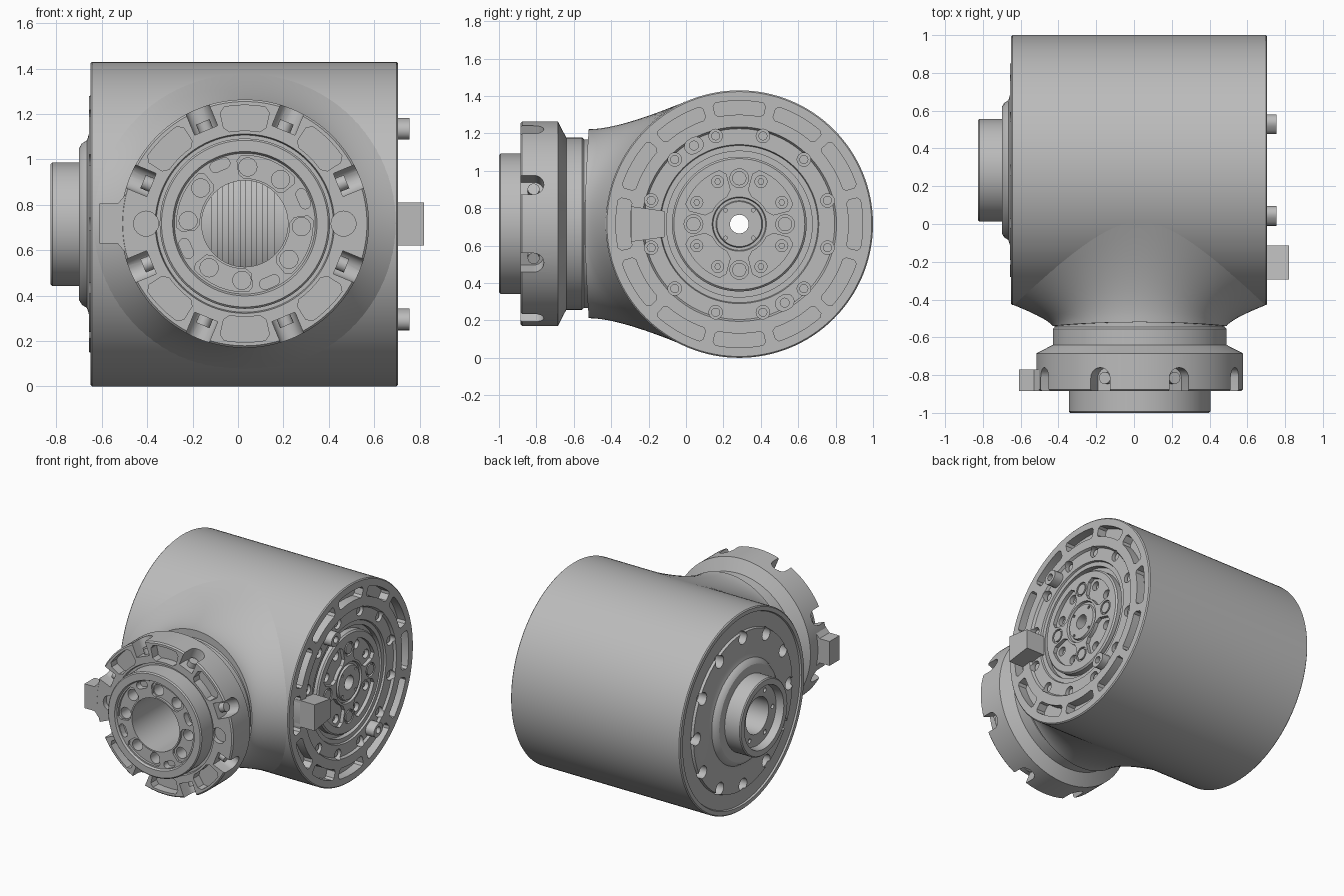
import bpy, bmesh
from math import sin, cos, pi, radians, sqrt
from mathutils import Matrix, Vector

if "Cube" in bpy.data.objects:
    bpy.data.objects.remove(bpy.data.objects["Cube"])

metal = bpy.data.materials.new("light grey metal")
metal.use_nodes = True
GREY = (0.5, 0.5, 0.5, 1)
metal.diffuse_color = GREY
metal.node_tree.nodes["Principled BSDF"].inputs["Base Color"].default_value = GREY


def frame(x, y, z, origin):
    m = Matrix((x, y, z)).transposed().to_4x4()
    m.translation = origin
    return m


# Working frames: local z runs along the axis, measured from the world origin
HUB = (0, 0.285, 0.715)
RIGHT = frame((0, 1, 0), (0, 0, 1), (1, 0, 0), HUB)
LEFT = frame((0, -1, 0), (0, 0, 1), (-1, 0, 0), HUB)
FRONT = frame((1, 0, 0), (0, 0, 1), (0, -1, 0), (0.03, 0, 0.717))
RADIAL = frame((0, 1, 0), (0, 0, 1), (1, 0, 0), (0, 0, 0))


def turn(deg):
    return Matrix.Rotation(radians(deg), 4, 'Z')


def polar(r, deg):
    return Vector((r * cos(radians(deg)), r * sin(radians(deg))))


def disc(r, dist=0, deg=0, n=24):
    c = polar(dist, deg)
    return [c + polar(r, 360 * i / n) for i in range(n)]


def arc_slot(r0, r1, mid, half, n=10):
    """Ring sector with clipped corners."""
    clip = 0.2 * (r1 - r0)
    out = []
    for r, edge, way in ((r1, r1 - clip, 1), (r0, r0 + clip, -1)):
        out.append(polar(edge, mid - way * half))
        inner = half - 57.3 * clip / r
        out += [polar(r, mid + way * inner * (2 * i / n - 1)) for i in range(n + 1)]
        out.append(polar(edge, mid + way * half))
    return out


def capsule(half_len, r, dist, deg, n=8):
    """Oval lying along the tangent."""
    pts = [Vector((0, half_len)) + polar(r, 180 * i / n) for i in range(n + 1)]
    pts += [Vector((0, -half_len)) + polar(r, 180 + 180 * i / n) for i in range(n + 1)]
    rot = Matrix.Rotation(radians(deg), 2)
    return [rot @ (p + Vector((dist, 0))) for p in pts]


def prism(bm, pts, z0, z1, m):
    low = [bm.verts.new(m @ Vector((p[0], p[1], z0))) for p in pts]
    top = [bm.verts.new(m @ Vector((p[0], p[1], z1))) for p in pts]
    bm.faces.new(low[::-1])
    bm.faces.new(top)
    for i in range(len(pts)):
        j = (i + 1) % len(pts)
        bm.faces.new((low[i], low[j], top[j], top[i]))


def finish(name, bm):
    bmesh.ops.recalc_face_normals(bm, faces=bm.faces)
    me = bpy.data.meshes.new(name)
    bm.to_mesh(me)
    bm.free()
    ob = bpy.data.objects.new(name, me)
    bpy.context.collection.objects.link(ob)
    me.materials.append(metal)
    return ob


def smooth(ob):
    bpy.ops.object.select_all(action='DESELECT')
    ob.select_set(True)
    bpy.context.view_layer.objects.active = ob
    bpy.ops.object.shade_smooth_by_angle(angle=radians(28))


def prisms(name, m, items):
    bm = bmesh.new()
    for pts, z0, z1 in items:
        prism(bm, pts, z0, z1, m)
    return finish(name, bm)


def lathe(name, profile, m, n=128):
    """Closed (axial, radius) profile turned about the local axis."""
    bm = bmesh.new()
    rings = [[bm.verts.new(m @ Vector((*polar(r, 360 * i / n), z))) for i in range(n)]
             for z, r in profile]
    for k, a in enumerate(rings):
        b = rings[(k + 1) % len(rings)]
        for i in range(n):
            j = (i + 1) % n
            bm.faces.new((a[i], a[j], b[j], b[i]))
    return finish(name, bm)


def cut(ob, cutter):
    mod = ob.modifiers.new("cut", 'BOOLEAN')
    mod.operation, mod.solver, mod.object = 'DIFFERENCE', 'EXACT', cutter
    dg = bpy.context.evaluated_depsgraph_get()
    me = bpy.data.meshes.new_from_object(ob.evaluated_get(dg))
    ob.modifiers.clear()
    ob.data = me
    bpy.data.objects.remove(cutter)


# Main housing, both end faces and the rear hub in one turned body
housing = lathe("main_housing", [
    (0.69, 0.05), (0.69, 0.12), (0.675, 0.125), (0.675, 0.14), (0.69, 0.145),
    (0.69, 0.35), (0.68, 0.36), (0.64, 0.36), (0.64, 0.39), (0.675, 0.39),
    (0.675, 0.42), (0.688, 0.425), (0.688, 0.51), (0.705, 0.52), (0.705, 0.708),
    (0.698, 0.715), (-0.643, 0.715), (-0.65, 0.708), (-0.65, 0.68), (-0.638, 0.675),
    (-0.638, 0.57), (-0.656, 0.565), (-0.656, 0.40), (-0.665, 0.37), (-0.688, 0.355),
    (-0.70, 0.335), (-0.70, 0.272), (-0.818, 0.272), (-0.825, 0.265), (-0.825, 0.225),
    (-0.77, 0.215), (-0.77, 0.13), (0.60, 0.13), (0.60, 0.05)], RIGHT)

rim_angles = range(0, 360, 30)
bolt_angles = range(15, 360, 30)
quarter = range(0, 360, 90)
pair = [q + 45 + d for q in quarter for d in (-18, 18)]
cut(housing, prisms("rim_cutter", RIGHT,
    [(arc_slot(0.585, 0.66, a, 12.5), 0.64, 0.8) for a in rim_angles]
    + [(disc(0.036, 0.488, a), 0.65, 0.8) for a in bolt_angles]
    + [(arc_slot(0.16, 0.305, q + 45, 30), 0.665, 0.8) for q in quarter]
    + [(disc(0.05, 0.245, q), 0.675, 0.8) for q in quarter]
    + [(disc(0.01, 0.105, q + 45, 10), 0.66, 0.8) for q in quarter]))
cut(housing, prisms("pair_cutter", RIGHT,
    [(disc(0.032, 0.255, a), 0.63, 0.8) for a in pair]))
cut(housing, prisms("rear_cutter", LEFT,
    [(disc(0.045, 0.53, a), 0.59, 0.72) for a in rim_angles]
    + [(disc(0.016, 0.175, a, 12), 0.74, 0.8) for a in range(0, 360, 60)]))
cut(housing, prisms("bore_cutter", FRONT, [(disc(0.21, 0, 0, 48), 0.0, 0.7)]))
smooth(housing)

# Grooved shaft seen through the front bore
shaft = [(-0.28, 0.2), (-0.28, 0.38)]
for k in range(6):
    x = -0.12 + 0.05 * k
    shaft += [(x, 0.38), (x, 0.42), (x + 0.03, 0.42), (x + 0.03, 0.38)]
smooth(lathe("inner_shaft", shaft + [(0.3, 0.38), (0.3, 0.2)], RIGHT, 64))

# Screws on the right end face
smooth(prisms("end_screws", RIGHT,
    [(disc(0.024, 0.488, a, 16), 0.64, 0.672) for a in bolt_angles]
    + [(disc(0.038, 0.245, q, 20), 0.66, 0.69) for q in quarter]
    + [(disc(0.018, 0.255, a, 6), 0.62, 0.645) for a in pair]))

# Locating pegs with a drilled centre, and the end tab
pegs = prisms("locating_pegs", RIGHT,
              [(capsule(0.012, 0.042, 0.485, a), 0.66, 0.755) for a in (120, 300)])
cut(pegs, prisms("peg_cutter", RIGHT,
                 [(disc(0.024, 0.485, a, 16), 0.72, 0.8) for a in (120, 300)]))
smooth(pegs)
prisms("end_tab", RIGHT, [([(-0.58, -0.095), (-0.40, -0.07), (-0.40, 0.07), (-0.58, 0.095)],
                           0.66, 0.82)])

# Flared neck: a round collar blended onto the housing barrel
bm = bmesh.new()
N, ROWS = 96, 12
rows = [[] for _ in range(ROWS + 2)]
for i in range(N):
    c, s = cos(2 * pi * i / N), sin(2 * pi * i / N)
    r0 = 0.46 + 0.045 * s * s
    p0 = Vector((r0 * c, r0 * s, 0.54 - 0.02 * s * s))
    p1 = Vector((0.49 * c, 0.505 * s, 0.5 - 0.145 * s * s))
    p2 = Vector((0.67 * c, 0.66 * s, sqrt(0.715 ** 2 - (0.66 * s) ** 2) - 0.287))
    path = [Vector((0.43 * c, 0.43 * s, p0.z))]
    for k in range(ROWS + 1):
        t = k / ROWS
        path.append(p0 * (1 - t) ** 2 + p1 * 2 * t * (1 - t) + p2 * t * t)
    for row, p in zip(rows, path):
        row.append(bm.verts.new(FRONT @ p))
for a, b in zip(rows, rows[1:]):
    for i in range(N):
        j = (i + 1) % N
        bm.faces.new((a[i], b[i], b[j], a[j]))
smooth(finish("flared_neck", bm))

# Front flange with its tool plate
flange = lathe("front_flange", [
    (0.40, 0.19), (0.985, 0.19), (0.985, 0.31), (1.0, 0.318), (1.0, 0.367),
    (0.992, 0.375), (0.865, 0.375), (0.865, 0.39), (0.885, 0.395), (0.885, 0.538),
    (0.876, 0.547), (0.685, 0.547), (0.64, 0.46), (0.555, 0.46), (0.545, 0.45),
    (0.40, 0.45)], FRONT)
notches = [22.5 + 45 * k for k in range(8)]
arch = [(0.055, 0.95)] + [(0.055 * cos(t), 0.815 - 0.055 * sin(t))
                          for t in [pi * i / 12 for i in range(13)]] + [(-0.055, 0.95)]
bm, screws = bmesh.new(), bmesh.new()
for a in notches:
    prism(bm, arch, 0.445, 0.7, FRONT @ turn(a) @ RADIAL)
    ring = [p + Vector((0, 0.815)) for p in disc(0.032, n=16)]
    prism(screws, ring, 0.40, 0.485, FRONT @ turn(a) @ RADIAL)
cut(flange, finish("notch_cutter", bm))
smooth(finish("notch_screws", screws))
cut(flange, prisms("pocket_cutter", FRONT,
    [(arc_slot(0.41, 0.522, 45 * k, 12.5), 0.82, 1.1) for k in range(8) if k % 4]
    + [(disc(0.055, 0.435, a), 0.85, 1.1) for a in (0, 180)]
    + [(arc_slot(0.2, 0.3, q - 22, 29), 0.968, 1.1) for q in quarter]
    + [(capsule(0.022, 0.024, 0.28, q + 23), 0.94, 1.1) for q in quarter]))
cut(flange, prisms("hole_cutter", FRONT,
    [(disc(0.04, 0.25, q + d), 0.88, 1.1) for q in quarter for d in (-3, -39)]))
smooth(flange)

# Side tab on the flange
prisms("flange_tab", FRONT, [([(-0.64, -0.088), (-0.56, -0.088), (-0.515, -0.14),
                               (-0.515, 0.14), (-0.56, 0.088), (-0.64, 0.088)], 0.77, 0.884)])
